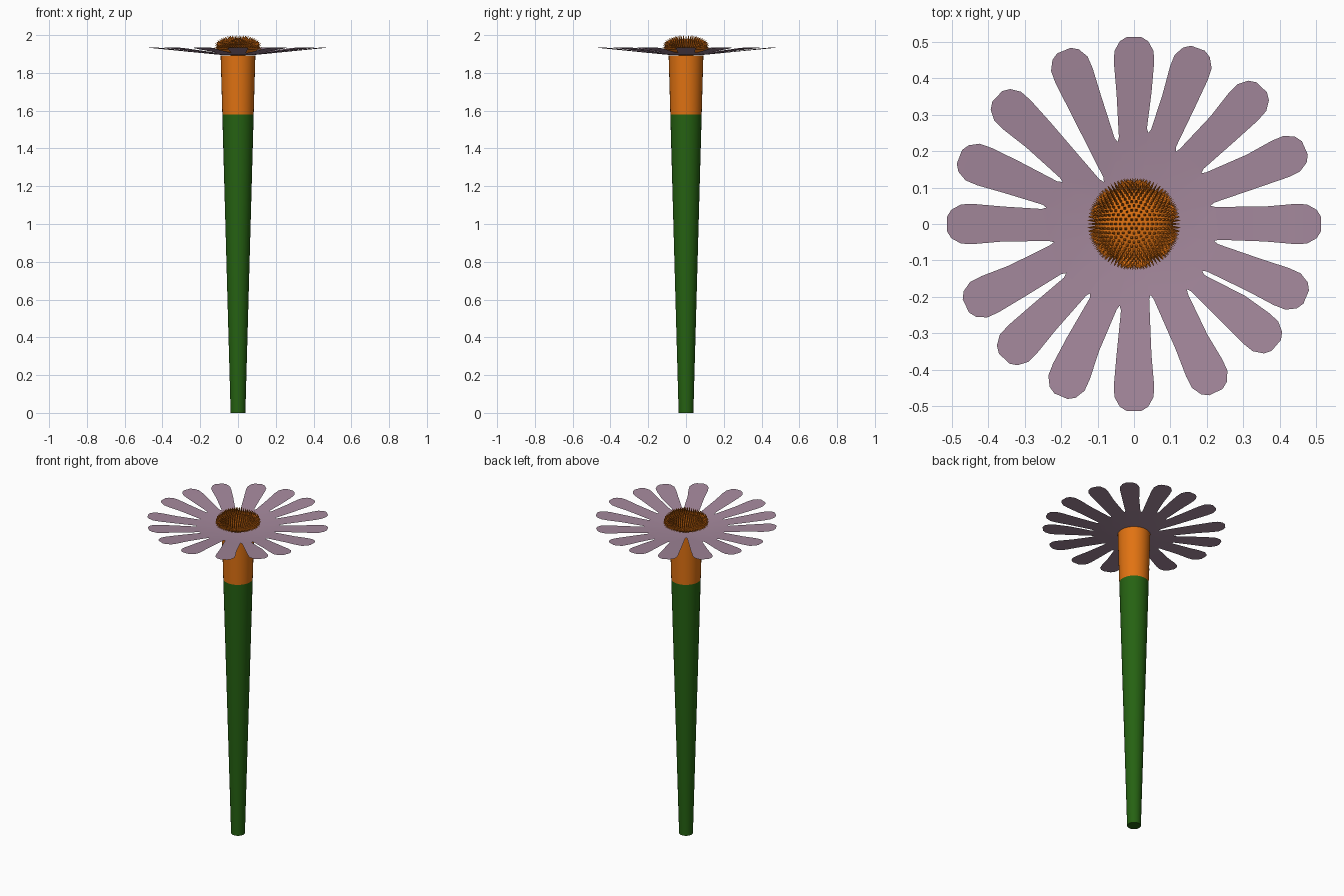
import bpy, bmesh, math
from mathutils import Vector

if "Cube" in bpy.data.objects:
    bpy.data.objects.remove(bpy.data.objects["Cube"])


def mat(name, rgb):
    m = bpy.data.materials.new(name)
    m.diffuse_color = (*rgb, 1)
    m.use_nodes = True
    m.node_tree.nodes["Principled BSDF"].inputs["Base Color"].default_value = m.diffuse_color
    return m


green = mat("stem_green", (0.019, 0.122, 0.006))
orange = mat("flower_orange", (0.75, 0.17, 0.006))
mauve = mat("petal_mauve", (0.37, 0.245, 0.33))


def make(name, bm, material, smooth=False):
    me = bpy.data.meshes.new(name)
    bm.to_mesh(me)
    bm.free()
    ob = bpy.data.objects.new(name, me)
    bpy.context.collection.objects.link(ob)
    me.materials.append(material)
    if smooth:
        bpy.context.view_layer.objects.active = ob
        ob.select_set(True)
        bpy.ops.object.shade_smooth_by_angle(angle=math.radians(40))
        ob.select_set(False)
    return ob


def tapered(name, z0, r0, z1, r1, material):
    bm = bmesh.new()
    bmesh.ops.create_cone(bm, cap_ends=True, segments=32, radius1=r0, radius2=r1, depth=z1 - z0)
    bmesh.ops.translate(bm, verts=bm.verts, vec=(0, 0, (z0 + z1) / 2))
    return make(name, bm, material, True)


# Stem and calyx
tapered("stem", 0, 0.039, 1.58, 0.083, green)
tapered("calyx", 1.58, 0.083, 1.893, 0.092, orange)

# Petal sheet: petal directions, and the notch (angle, radius) before each petal
petals = [0, 24, 47, 70, 90, 112, 137, 159, 180, 206, 226, 247, 270, 296, 319.5, 337]
notches = [(-12, .225), (13.4, .216), (37, .232), (60, .23), (81, .253), (101.3, .23),
           (125.5, .142), (149.5, .228), (169.4, .245), (192.8, .226), (216, .23),
           (237.7, .225), (260, .228), (283, .2), (309, .231), (325.5, .227)]
rows = [(.36, .048), (.44, .055), (.475, .054), (.502, .039), (.514, .02)]
bm = bmesh.new()


def polar(angle, r, side=0.0):
    a = math.radians(angle)
    x = r * math.cos(a) - side * math.sin(a)
    y = r * math.sin(a) + side * math.cos(a)
    z = 1.896 + 0.039 * max(0, math.hypot(x, y) - 0.1) / 0.41
    return bm.verts.new((x, y, z))


centre = polar(0, 0)
ring = [polar(a, 0.1) for a, r in notches]
mid = [polar(a, r) for a, r in notches]
after = [polar(a, r + 0.012, 0.006) for a, r in notches]
before = [polar(a, r + 0.012, -0.006) for a, r in notches]
n = len(petals)
for i, a in enumerate(petals):
    j = (i + 1) % n
    bm.faces.new((centre, ring[i], ring[j]))
    bm.faces.new((ring[i], mid[i], after[i], before[j], mid[j], ring[j]))
    lo, hi = after[i], before[j]
    for r, w in rows:
        lo2, hi2 = polar(a, r, -w), polar(a, r, w)
        bm.faces.new((lo, lo2, hi2, hi))
        lo, hi = lo2, hi2
make("petals", bm, mauve, True)

# Flower centre: flattened dome
RX, RZ, CZ = 0.108, 0.045, 1.935
bm = bmesh.new()
bmesh.ops.create_uvsphere(bm, u_segments=48, v_segments=24, radius=1)
for v in bm.verts:
    v.co = Vector((v.co.x * RX, v.co.y * RX, v.co.z * RZ + CZ))
make("flower_centre", bm, orange, True)

# Florets: pointed spikes in rings of 6, 12, 18 ...
bm = bmesh.new()
RINGS = 14
for k in range(RINGS + 1):
    phi = math.radians(97) * k / RINGS
    for s in range(max(1, 6 * k)):
        t = math.tau * s / max(1, 6 * k)
        d = Vector((math.sin(phi) * math.cos(t), math.sin(phi) * math.sin(t), math.cos(phi)))
        base = Vector((d.x * RX, d.y * RX, d.z * RZ + CZ))
        nrm = Vector((d.x / RX, d.y / RX, d.z / RZ)).normalized()
        u = nrm.orthogonal().normalized()
        w = nrm.cross(u)
        tip = bm.verts.new(base + nrm * 0.021)
        foot = [bm.verts.new(base - nrm * 0.001 + 0.0048 * (u * math.cos(q) + w * math.sin(q)))
                for q in (0, math.pi / 2, math.pi, 3 * math.pi / 2)]
        for q in range(4):
            bm.faces.new((foot[q], foot[(q + 1) % 4], tip))
make("florets", bm, orange)
